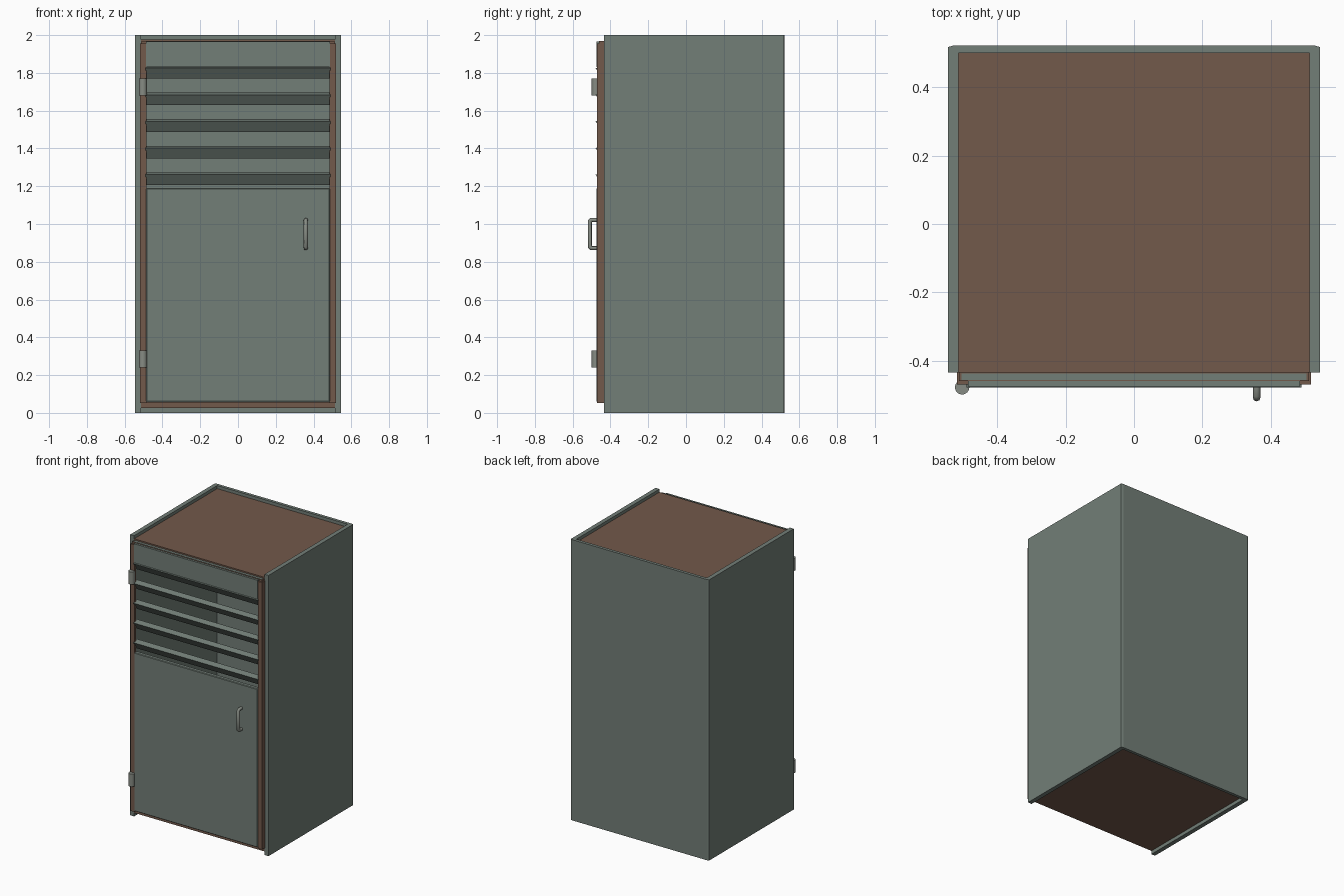
import bpy, bmesh
from math import pi
from mathutils import Vector

if "Cube" in bpy.data.objects:
    bpy.data.objects.remove(bpy.data.objects["Cube"])


def material(name, rgb):
    m = bpy.data.materials.new(name)
    m.diffuse_color = (*rgb, 1)
    m.use_nodes = True
    m.node_tree.nodes["Principled BSDF"].inputs["Base Color"].default_value = m.diffuse_color
    return m


GREEN = material("green_paint", (0.17, 0.21, 0.185))
BROWN = material("brown_metal", (0.17, 0.10, 0.07))
STEEL = material("steel", (0.24, 0.26, 0.23))


def add_mesh(name, bm, mat):
    bmesh.ops.recalc_face_normals(bm, faces=bm.faces)
    me = bpy.data.meshes.new(name)
    bm.to_mesh(me)
    bm.free()
    ob = bpy.data.objects.new(name, me)
    me.materials.append(mat)
    bpy.context.collection.objects.link(ob)
    return ob


def box(name, x, y, z, mat, bevel=0):
    bm = bmesh.new()
    bmesh.ops.create_cube(bm, size=1)
    for v in bm.verts:
        v.co = Vector([(a + b) / 2 + c * (b - a) for (a, b), c in zip((x, y, z), v.co)])
    ob = add_mesh(name, bm, mat)
    if bevel:
        b = ob.modifiers.new("bevel", "BEVEL")
        b.width, b.segments = bevel, 1
    return ob


def extrude(name, profile, axis, start, end, mat):
    """Extrude a closed 2D profile along x (yz points) or z (xy points)."""
    bm = bmesh.new()
    place = (lambda p: (start, *p)) if axis == "x" else (lambda p: (*p, start))
    face = bm.faces.new([bm.verts.new(place(p)) for p in profile])
    ext = bmesh.ops.extrude_face_region(bm, geom=[face])
    d = end - start
    bmesh.ops.translate(bm, vec=(d, 0, 0) if axis == "x" else (0, 0, d),
                        verts=[g for g in ext["geom"] if isinstance(g, bmesh.types.BMVert)])
    return add_mesh(name, bm, mat)


# Cabinet shell: side walls with chamfered back corners, back wall
for s, side in ((-1, "left"), (1, "right")):
    wall = [(s * 0.514, -0.435), (s * 0.545, -0.435), (s * 0.545, 0.518),
            (s * 0.53, 0.522), (s * 0.514, 0.522)]
    extrude(side + "_wall", wall, "z", 0, 2, GREEN)
box("back_wall", (-0.514, 0.514), (0.5, 0.522), (0, 2), GREEN)

# Recessed top and floor
box("top_panel", (-0.514, 0.514), (-0.435, 0.5), (1.95, 1.978), BROWN)
box("floor_panel", (-0.514, 0.514), (-0.435, 0.5), (0.025, 0.058), BROWN)

# Door frame: L-shaped stiles and a top rail with a painted cap
for s, side in ((-1, "left"), (1, "right")):
    stile = [(s * 0.518, -0.435), (s * 0.518, -0.47), (s * 0.485, -0.47),
             (s * 0.485, -0.458), (s * 0.505, -0.458), (s * 0.505, -0.435)]
    extrude(side + "_door_stile", stile, "z", 0.052, 1.955, BROWN)
box("door_top_rail", (-0.512, 0.512), (-0.46, -0.435), (1.955, 1.968), BROWN)
box("door_top_cap", (-0.505, 0.505), (-0.457, -0.438), (1.955, 1.97), GREEN)

# Door panels
box("door_lower_panel", (-0.486, 0.486), (-0.475, -0.445), (0.06, 1.19), GREEN, 0.004)
box("door_upper_panel", (-0.486, 0.486), (-0.475, -0.458), (1.83, 1.965), GREEN)

# Louvre slats: folded sheet, fold at the front edge
t = 0.004
for i in range(5):
    z = 1.825 - i * 0.141
    fold = [(-0.479, z), (-0.44, z + 0.012), (-0.44, z + 0.012 - t),
            (-0.472, z - t), (-0.44 + t, z - 0.055), (-0.44, z - 0.055)]
    extrude(f"louvre_slat_{i + 1}", fold, "x", -0.49, 0.49, GREEN)

# Hinge barrels
for z, pos in ((0.285, "lower"), (1.725, "upper")):
    bpy.ops.mesh.primitive_cylinder_add(vertices=24, radius=0.021, depth=0.09,
                                        location=(-0.503, -0.478, z))
    ob = bpy.context.object
    ob.name = pos + "_hinge"
    ob.data.materials.append(STEEL)
    bpy.ops.object.shade_smooth_by_angle(angle=pi / 6)

# Pull handle: round bar bent into a U
cu = bpy.data.curves.new("door_handle", "CURVE")
cu.dimensions = "3D"
cu.bevel_depth, cu.bevel_resolution, cu.use_fill_caps = 0.011, 2, True
path = [(-0.472, 0.872), (-0.502, 0.872), (-0.509, 0.879),
        (-0.509, 1.014), (-0.502, 1.021), (-0.472, 1.021)]
sp = cu.splines.new("POLY")
sp.points.add(len(path) - 1)
for p, (y, z) in zip(sp.points, path):
    p.co = (0.359, y, z, 1)
sp.use_smooth = True
handle = bpy.data.objects.new("door_handle", cu)
cu.materials.append(STEEL)
bpy.context.collection.objects.link(handle)
